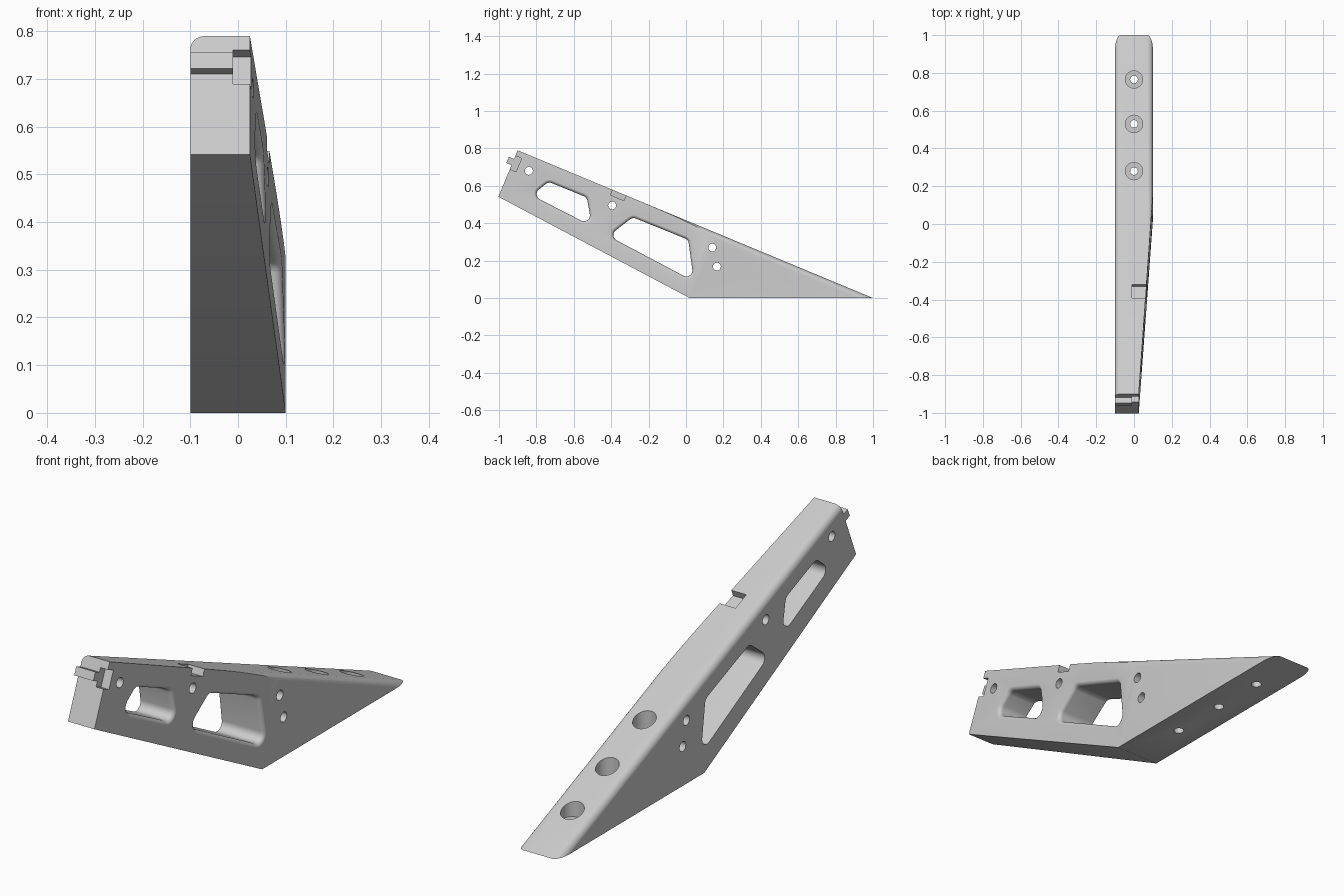
import bpy
import bmesh
from math import atan2, cos, sin, pi
from mathutils import Vector

if "Cube" in bpy.data.objects:
    bpy.data.objects.remove(bpy.data.objects["Cube"])

grey = bpy.data.materials.new("light_grey")
grey.use_nodes = True
grey.diffuse_color = (0.6, 0.6, 0.6, 1)
grey.node_tree.nodes["Principled BSDF"].inputs["Base Color"].default_value = (0.6, 0.6, 0.6, 1)

# Sloped frame: s runs down the top edge, t runs into the body
SLOPE = atan2(0.79, 1.9)
S_DIR = Vector((0, cos(SLOPE), -sin(SLOPE)))
T_DIR = Vector((0, -sin(SLOPE), -cos(SLOPE)))
TOP = Vector((0, -0.9, 0.79))
HALF, NOSE, KINK = 0.1, 0.025, 1.152


def place(x, s, t):
    return TOP + Vector((x, 0, 0)) + S_DIR * s + T_DIR * t


def loft_mesh(rings):
    bm = bmesh.new()
    loops = [[bm.verts.new(p) for p in ring] for ring in rings]
    for a, b in zip(loops, loops[1:]):
        for i in range(len(a)):
            j = (i + 1) % len(a)
            bm.faces.new((a[i], a[j], b[j], b[i]))
    bm.faces.new(loops[0])
    bm.faces.new(loops[-1])
    bmesh.ops.recalc_face_normals(bm, faces=bm.faces)
    return bm


def make_object(name, bm):
    mesh = bpy.data.meshes.new(name)
    bm.to_mesh(mesh)
    bm.free()
    mesh.materials.append(grey)
    ob = bpy.data.objects.new(name, mesh)
    bpy.context.collection.objects.link(ob)
    return ob


def slanted_box(x0, x1, s0, s1, t0, t1):
    return [[place(x, s, t) for x, t in ((x0, t0), (x1, t0), (x1, t1), (x0, t1))]
            for s in (s0, s1)]


def cylinder(centre, axis, radius, start, end, sides=40):
    rings = []
    for d in (start, end):
        ring = []
        for k in range(sides):
            u, v = radius * cos(2 * pi * k / sides), radius * sin(2 * pi * k / sides)
            offset = Vector((d, u, v)) if axis == "x" else Vector((u, v, d))
            ring.append(Vector(centre) + offset)
        rings.append(ring)
    return rings


# Body: rounded-top section swept down the slope, then trimmed by planes
R = 0.03
section = [(-HALF, 1.2)]
for k in range(9):
    a = k * pi / 16
    section.append((-HALF + R - R * cos(a), R - R * sin(a)))
section += [(-x, t) for x, t in reversed(section)]
bm = loft_mesh([[place(x, s, t) for x, t in section] for s in (0, 2.4)])
trims = [
    (Vector((0, 0, 0)), Vector((0, 0, -1))),
    (Vector((0, 0.02, 0)), Vector((0, -0.54, -1.02))),
    (place(NOSE, 0, 0), Vector((KINK, 0, 0)) - S_DIR * (HALF - NOSE)),
]
for point, normal in trims:
    geom = bm.verts[:] + bm.edges[:] + bm.faces[:]
    bmesh.ops.bisect_plane(bm, geom=geom, plane_co=point, plane_no=normal.normalized(),
                           clear_outer=True, dist=1e-6)
    rim = [e for e in bm.edges if e.is_boundary]
    bmesh.ops.holes_fill(bm, edges=rim, sides=0)
bmesh.ops.recalc_face_normals(bm, faces=bm.faces)
body = make_object("bracket_body", bm)


# Window outline with round corners, grown outward by an offset
def rounded(corners, radius, grow):
    pts = []
    n = len(corners)
    for i in range(n):
        c = Vector((0, *corners[i]))
        u = (Vector((0, *corners[i - 1])) - c).normalized()
        v = (Vector((0, *corners[(i + 1) % n])) - c).normalized()
        half = u.angle(v) / 2
        centre = c + (u + v).normalized() * radius / sin(half)
        reach = radius * cos(half) / sin(half)
        first = (c + u * reach - centre).normalized()
        last = (c + v * reach - centre).normalized()
        pts += [centre + first.slerp(last, k / 8) * (radius + grow) for k in range(9)]
    return pts


def window(corners, radius=0.032, lip=0.018):
    rings = [[p + Vector((-0.2, 0, 0)) for p in rounded(corners, radius, 0)]]
    for k in range(7):
        a = k * pi / 12
        ring = []
        for p in rounded(corners, radius, lip * (1 - cos(a))):
            s = (p - TOP).dot(S_DIR)
            face_x = NOSE + (HALF - NOSE) * s / KINK
            ring.append(p + Vector((face_x - lip + lip * sin(a) + 0.0004, 0, 0)))
        rings.append(ring)
    rings.append([Vector((0.2, p.y, p.z)) for p in rings[-1]])
    return rings


cutters = [
    window([(-0.825, 0.55), (-0.735, 0.622), (-0.53, 0.538), (-0.503, 0.385)]),
    window([(-0.415, 0.332), (-0.285, 0.432), (0.012, 0.312), (0.042, 0.09)]),
    # Edge notch and end recess
    slanted_box(-0.01, 0.2, 0.55, 0.628, -0.05, 0.03),
    slanted_box(-0.01, 0.2, -0.1, 0.036, 0.032, 0.109),
]
# Cross holes
for y, z in ((-0.84, 0.68), (-0.395, 0.495), (0.14, 0.27), (0.165, 0.168)):
    cutters.append(cylinder((0, y, z), "x", 0.021, -0.3, 0.3))
# Counterbored bolt holes
for y in (0.28, 0.53, 0.765):
    cutters.append(cylinder((0, y, 0), "z", 0.046, 0.05, 0.7))
    cutters.append(cylinder((0, y, 0), "z", 0.02, -0.1, 0.1))

for rings in cutters:
    tool = make_object("cutter", loft_mesh(rings))
    tool.hide_render = True
    cut = body.modifiers.new("cut", "BOOLEAN")
    cut.operation = "DIFFERENCE"
    cut.solver = "EXACT"
    cut.object = tool
    bpy.context.view_layer.objects.active = body
    bpy.ops.object.modifier_apply(modifier=cut.name)
    bpy.data.objects.remove(tool)

# Locating tongue on the front end
tongue = make_object("end_tongue", loft_mesh(slanted_box(-HALF, -0.01, -0.03, 0, 0.05, 0.086)))

bpy.ops.object.select_all(action="DESELECT")
body.select_set(True)
bpy.context.view_layer.objects.active = body
bpy.ops.object.shade_smooth_by_angle(angle=0.5)
